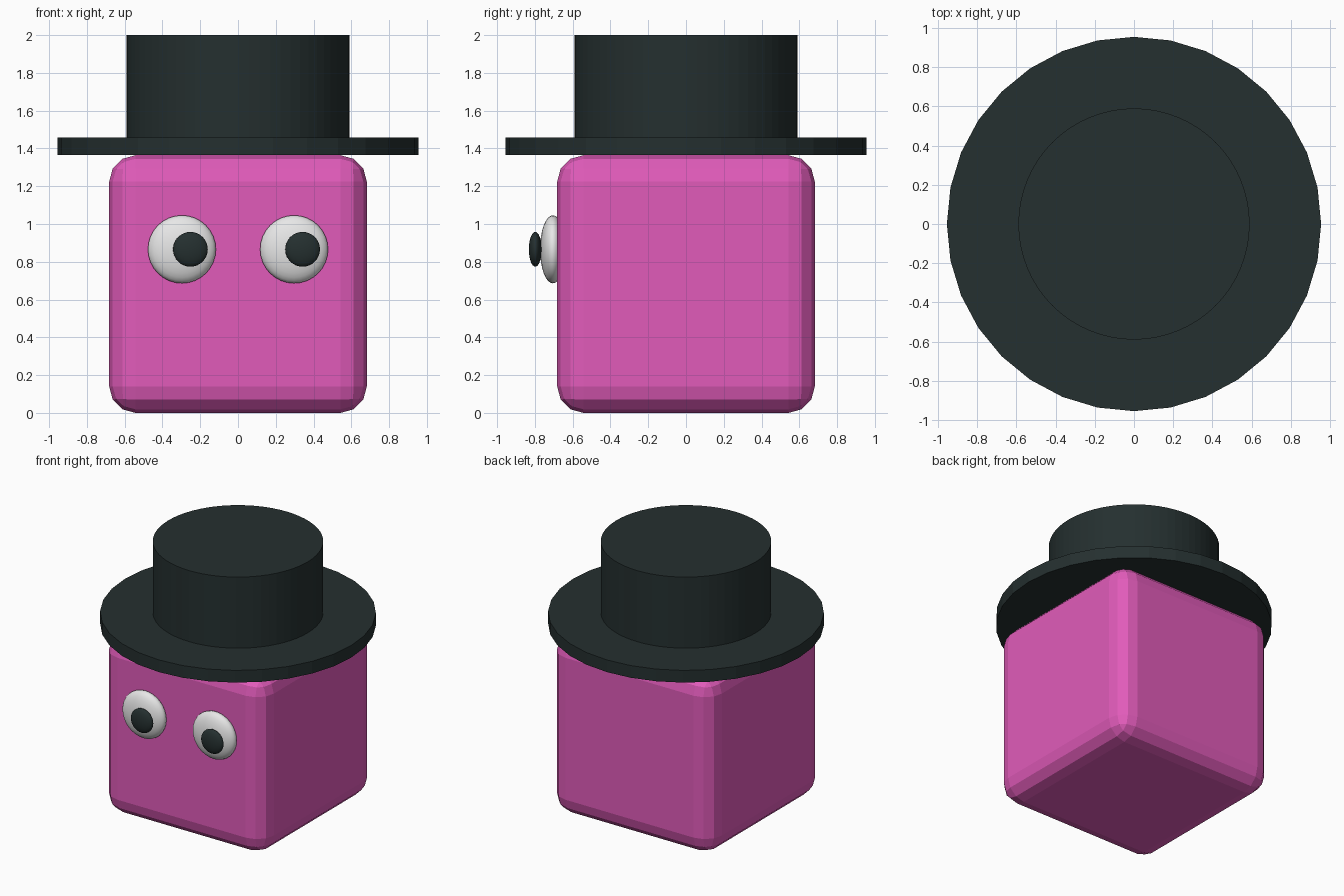
import bpy
import math

default = bpy.data.objects.get("Cube")
if default:
    bpy.data.objects.remove(default, do_unlink=True)


def make_material(name, rgb):
    mat = bpy.data.materials.new(name)
    mat.use_nodes = True
    colour = (*rgb, 1)
    mat.diffuse_color = colour
    mat.node_tree.nodes["Principled BSDF"].inputs["Base Color"].default_value = colour
    return mat


pink = make_material("pink", (0.75, 0.105, 0.49))
charcoal = make_material("charcoal", (0.018, 0.029, 0.029))
white = make_material("white", (0.8, 0.8, 0.8))


def finish(name, mat):
    obj = bpy.context.object
    obj.name = name
    obj.data.materials.append(mat)
    return obj


def disc(name, radius, bottom, top, sides):
    bpy.ops.mesh.primitive_cylinder_add(
        vertices=sides, radius=radius, depth=top - bottom,
        location=(0, 0, (bottom + top) / 2))
    return finish(name, charcoal)


def flat_ball(name, mat, location, radius, half_depth):
    # Sphere squashed front to back, with its poles facing front and back
    bpy.ops.mesh.primitive_uv_sphere_add(
        segments=32, ring_count=16, radius=1, location=location,
        rotation=(math.pi / 2, 0, 0))
    obj = finish(name, mat)
    obj.scale = (radius, radius, half_depth)
    bpy.ops.object.transform_apply(location=False, rotation=True, scale=True)
    bpy.ops.object.shade_smooth()


# Rounded cube body with faceted edges
size = 1.364
bpy.ops.mesh.primitive_cube_add(size=size, location=(0, 0, size / 2))
body = finish("body", pink)
bevel = body.modifiers.new("rounded edges", "BEVEL")
bevel.width = 0.14
bevel.segments = 3

# Top hat
disc("hat_brim", 0.955, size, 1.457, 32)
disc("hat_crown", 0.59, 1.45, 2.0, 64)

# Eyes, with both pupils looking slightly to the left
for side, x in (("right", -0.297), ("left", 0.297)):
    flat_ball(side + "_eye", white, (x, -0.705, 0.866), 0.18, 0.068)
    flat_ball(side + "_pupil", charcoal, (x + 0.045, -0.798, 0.866), 0.092, 0.034)
